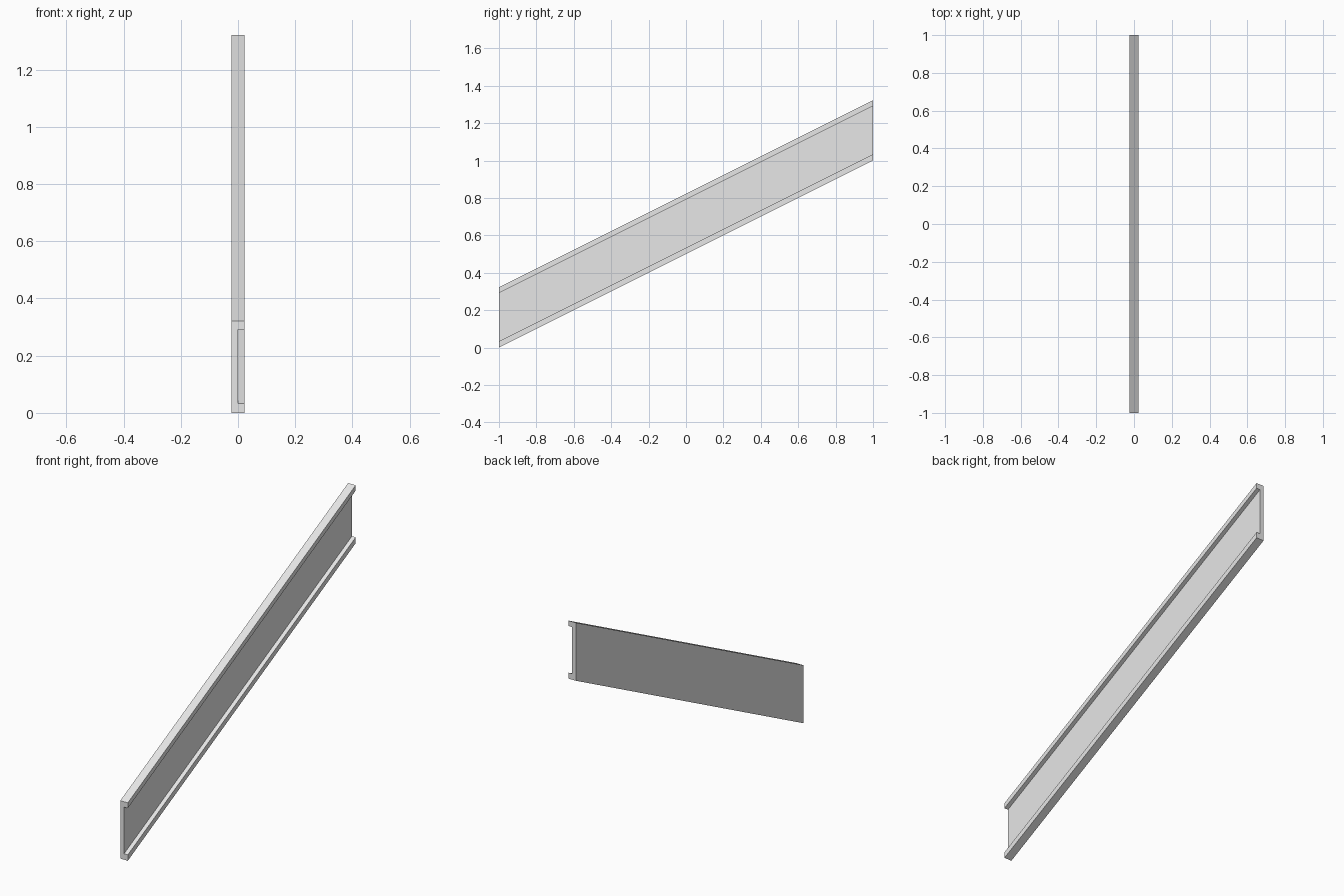
import bpy
import bmesh
from mathutils import Vector

cube = bpy.data.objects.get("Cube")
if cube:
    bpy.data.objects.remove(cube, do_unlink=True)

HALF_W, HEIGHT, FLANGE = 0.023, 0.322, 0.033
HALF_RUN, RISE = 1.0, 1.0
WEB = 0.0  # inner face of the web

# Plain grey finish
grey = bpy.data.materials.new("light grey")
grey.use_nodes = True
colour = (0.8, 0.8, 0.8, 1)
grey.diffuse_color = colour
grey.node_tree.nodes["Principled BSDF"].inputs["Base Color"].default_value = colour

# C-shaped channel section, open towards +x
section = [(-HALF_W, 0), (HALF_W, 0), (HALF_W, FLANGE), (WEB, FLANGE),
           (WEB, HEIGHT - FLANGE + 0.003), (HALF_W, HEIGHT - FLANGE + 0.003),
           (HALF_W, HEIGHT), (-HALF_W, HEIGHT)]

# Sweep the section up the slope, keeping both ends vertical
bm = bmesh.new()
end = bm.faces.new([bm.verts.new((x, -HALF_RUN, z)) for x, z in section])
swept = bmesh.ops.extrude_face_region(bm, geom=[end], use_keep_orig=True)
top_verts = [g for g in swept["geom"] if isinstance(g, bmesh.types.BMVert)]
bmesh.ops.translate(bm, verts=top_verts, vec=Vector((0, 2 * HALF_RUN, RISE)))
bmesh.ops.recalc_face_normals(bm, faces=bm.faces)

mesh = bpy.data.meshes.new("stair_stringer")
bm.to_mesh(mesh)
bm.free()
mesh.materials.append(grey)
stringer = bpy.data.objects.new("stair_stringer", mesh)
bpy.context.collection.objects.link(stringer)
